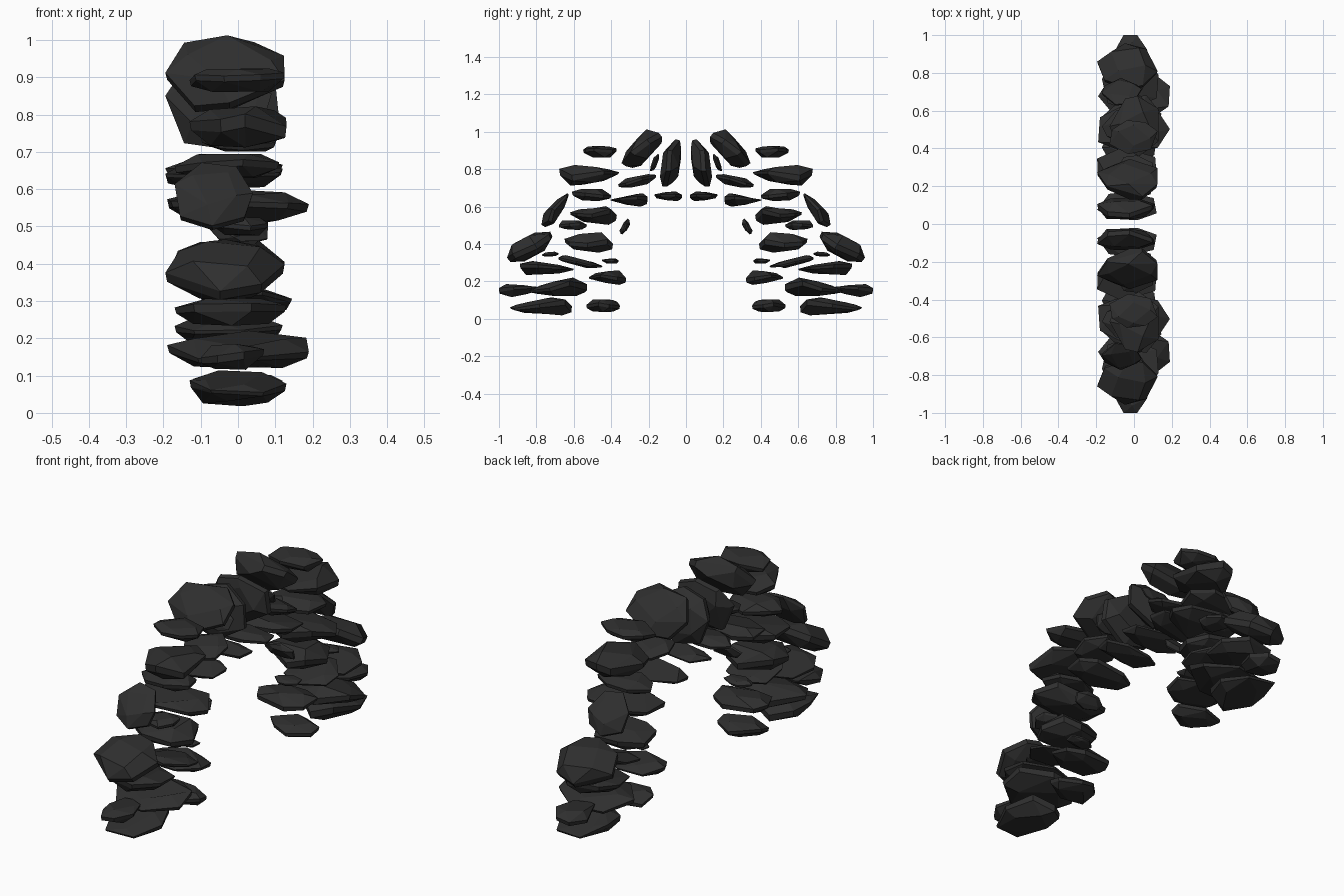
import bpy, bmesh, random
from math import sin, cos, pi, radians
from mathutils import Vector

if "Cube" in bpy.data.objects:
    bpy.data.objects.remove(bpy.data.objects["Cube"])

random.seed(5)
mat = bpy.data.materials.new("dark_stone")
mat.diffuse_color = (0.028, 0.028, 0.028, 1)
mat.use_nodes = True
mat.node_tree.nodes["Principled BSDF"].inputs["Base Color"].default_value = mat.diffuse_color

# Each stone: centre y, centre z, length, thickness, tilt in degrees, x min, x max,
# wedge (positive = thicker at the inner end)
outer_leg = [
    (.775, .060, .33, .100, -4, -.13, .13, .6),
    (.895, .155, .21, .072, -5, -.10, .07, -.4),
    (.682, .162, .31, .100, -6, -.19, .19, .5),
    (.745, .266, .29, .076, 3, -.17, .13, -.5),
    (.725, .345, .09, .024, -5, -.06, .05, 0),
    (.835, .385, .27, .115, -30, -.195, .125, 0),
    (.697, .582, .22, .075, -52, -.17, .04, -.4),
]
inner_leg = [
    (.443, .070, .18, .068, 0, -.12, .12, 0),
    (.420, .220, .20, .078, 0, -.17, .12, .5),
    (.405, .308, .09, .028, 0, -.08, .06, 0),
    (.565, .300, .24, .040, 14, -.10, .145, 0),
    (.520, .410, .26, .110, 2, -.17, .125, .2),
    (.325, .492, .09, .035, -62, -.08, .08, 0),
    (.605, .500, .15, .050, 0, -.06, .08, 0),
    (.495, .552, .25, .100, 0, -.19, .19, .4),
]
crown = [
    (.305, .635, .20, .072, 0, -.195, .12, .6),
    (.505, .662, .21, .065, 0, -.17, .11, 0),
    (.095, .655, .15, .052, 0, -.195, .12, .3),
    (.260, .735, .21, .055, -10, -.10, .11, 0),
    (.518, .767, .32, .110, 0, -.13, .13, -.5),
    (.080, .832, .26, .100, -83, -.195, .11, 0),
    (.167, .835, .10, .030, -70, -.09, .09, 0),
    (.237, .905, .255, .115, -46, -.195, .125, 0),
    (.460, .892, .18, .062, 0, -.13, .125, 0),
]


def unit_rock(wedge):
    """Chipped slab: irregular rim and smaller skewed caps, fitted to a unit cube."""
    r = random.uniform
    pts = []
    turn = r(0, pi)
    for i in range(7):
        a = 2 * pi * i / 7 + turn + r(-.22, .22)
        x, y, z = cos(a) * r(.95, 1.1), sin(a) * r(.95, 1.1), r(-.2, .2)
        pts.append(Vector((x, y, z + .12)))
        pts.append(Vector((x * .97, y * .97, z - .12)))
    for side in (-1, 1):
        shift = r(-.15, .15)
        turn = r(0, pi)
        for i in range(4):
            a = 2 * pi * i / 4 + turn + r(-.3, .3)
            y = .62 * sin(a) + shift
            pts.append(Vector((.68 * cos(a), y, side * r(.42, .5))))
    for p in pts:
        p.z *= 1 - wedge * p.y
    for ax in range(3):
        lo, hi = min(p[ax] for p in pts), max(p[ax] for p in pts)
        for p in pts:
            p[ax] = (p[ax] - lo) / (hi - lo) - .5
    return pts


def stone(name, cy, cz, length, thick, tilt, x0, x1, wedge):
    t = radians(tilt)
    bm = bmesh.new()
    for p in unit_rock(wedge):
        y, z = p.y * length, p.z * thick
        bm.verts.new(((x0 + x1) / 2 + p.x * (x1 - x0),
                      cy + y * cos(t) - z * sin(t),
                      cz + y * sin(t) + z * cos(t)))
    bmesh.ops.convex_hull(bm, input=bm.verts)
    loose = [v for v in bm.verts if not v.link_faces]
    bmesh.ops.delete(bm, geom=loose, context='VERTS')
    # merge nearly coplanar triangles into broad chipped facets
    bmesh.ops.dissolve_limit(bm, angle_limit=radians(10), verts=bm.verts, edges=bm.edges)
    bmesh.ops.recalc_face_normals(bm, faces=bm.faces)
    me = bpy.data.meshes.new(name)
    bm.to_mesh(me)
    bm.free()
    me.materials.append(mat)
    ob = bpy.data.objects.new(name, me)
    bpy.context.collection.objects.link(ob)
    # matching stone on the other half of the arch
    m = ob.modifiers.new("mirror", 'MIRROR')
    m.use_axis = (False, True, False)
    m.use_mirror_merge = False


for part, rows in (("outer_leg_stone", outer_leg), ("inner_leg_stone", inner_leg),
                   ("crown_stone", crown)):
    for n, row in enumerate(rows, 1):
        stone(f"{part}_{n}", *row)
